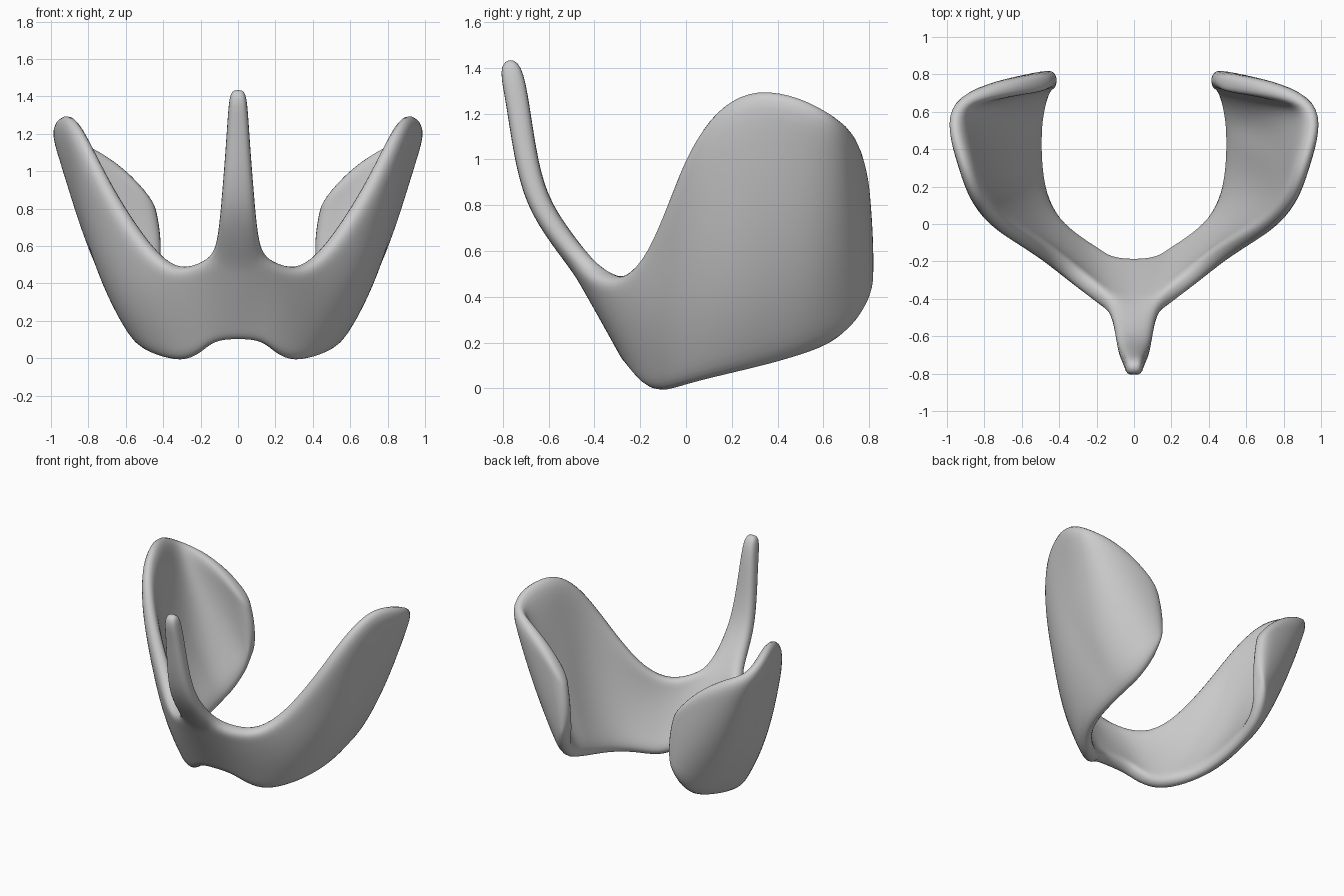
import bpy, bmesh
from mathutils import Vector

if "Cube" in bpy.data.objects:
    bpy.data.objects.remove(bpy.data.objects["Cube"])

# Stations along the band, centre front -> side wing -> rear flap:
# lower edge, middle, upper edge of the sheet's mid-surface
STATIONS = [
    ((0, -.215, .11), (0, -.335, .32), (0, -.46, .53)),
    ((.13, -.205, .10), (.12, -.32, .32), (.13, -.44, .55)),
    ((.19, -.16, .03), (.23, -.26, .26), (.22, -.36, .50)),
    ((.29, -.10, -.02), (.35, -.18, .25), (.34, -.26, .475)),
    ((.42, .01, .02), (.52, -.065, .33), (.48, -.14, .60)),
    ((.49, .17, .06), (.665, .08, .46), (.67, -.045, .89)),
    ((.505, .34, .10), (.735, .22, .56), (.785, .045, 1.11)),
    ((.505, .45, .13), (.765, .34, .65), (.86, .16, 1.25)),
    ((.50, .54, .16), (.785, .46, .67), (.91, .31, 1.32)),
    ((.49, .61, .19), (.775, .57, .68), (.975, .50, 1.28)),
    ((.48, .67, .23), (.73, .66, .69), (.96, .64, 1.20)),
    ((.46, .73, .30), (.635, .73, .69), (.81, .70, 1.15)),
    ((.44, .765, .38), (.52, .765, .67), (.61, .735, 1.03)),
    ((.425, .775, .47), (.41, .775, .64), (.445, .76, .84)),
]
# Spike: y, z, half width
SPIKE = [(-.58, .70, .105), (-.67, .86, .09), (-.715, 1.10, .07), (-.74, 1.28, .058), (-.775, 1.44, .045)]
ROWS = 6


def arc_point(b, m, t, k):
    """Quadratic through three points."""
    b, m, t = Vector(b), Vector(m), Vector(t)
    return b * (2 * k - 1) * (k - 1) + m * 4 * k * (1 - k) + t * k * (2 * k - 1)


bm = bmesh.new()
grid = [[bm.verts.new(arc_point(*s, r / ROWS)) for r in range(ROWS + 1)] for s in STATIONS]
for a, b in zip(grid, grid[1:]):
    for r in range(ROWS):
        bm.faces.new((a[r], b[r], b[r + 1], a[r + 1]))

# Spike grows from the centre of the upper edge
low = (grid[0][-1], grid[1][-1])
for y, z, w in SPIKE:
    high = (bm.verts.new((0, y, z)), bm.verts.new((w, y, z)))
    bm.faces.new((low[0], low[1], high[1], high[0]))
    low = high

mesh = bpy.data.meshes.new("winged_shell")
bm.to_mesh(mesh)
bm.free()
shell = bpy.data.objects.new("winged_shell", mesh)
bpy.context.collection.objects.link(shell)

# Mirror the half sheet, thicken it and round everything off
mirror = shell.modifiers.new("mirror", 'MIRROR')
mirror.use_clip = True
thick = shell.modifiers.new("thickness", 'SOLIDIFY')
thick.thickness = .1
thick.offset = 0
smooth = shell.modifiers.new("rounding", 'SUBSURF')
smooth.levels = smooth.render_levels = 2
for p in mesh.polygons:
    p.use_smooth = True
